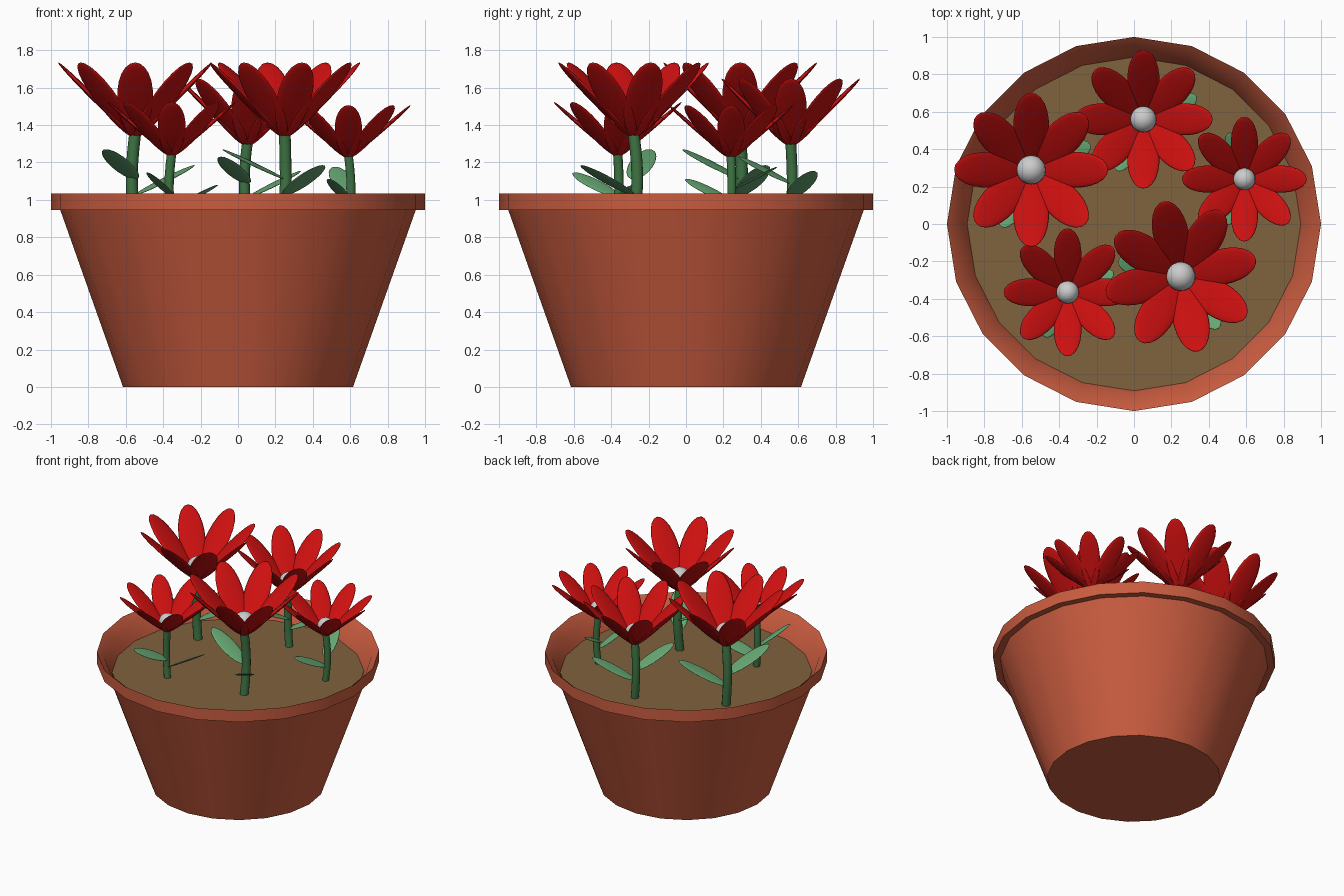
import bpy, bmesh
from math import radians, sin, cos, pi
from mathutils import Matrix, Vector

if "Cube" in bpy.data.objects:
    bpy.data.objects.remove(bpy.data.objects["Cube"])


def material(name, rgb):
    m = bpy.data.materials.new(name)
    m.diffuse_color = (*rgb, 1)
    m.use_nodes = True
    m.node_tree.nodes["Principled BSDF"].inputs["Base Color"].default_value = m.diffuse_color
    return m


TERRACOTTA = material("terracotta", (0.587, 0.107, 0.05))
SOIL = material("soil", (0.214, 0.122, 0.047))
RED = material("petal_red", (0.61, 0.005, 0.005))
STEM = material("stem_green", (0.048, 0.175, 0.056))
LEAF = material("leaf_green", (0.136, 0.393, 0.174))


def finish(bm, name, mat=None, angle=40):
    bmesh.ops.recalc_face_normals(bm, faces=bm.faces)
    me = bpy.data.meshes.new(name)
    bm.to_mesh(me)
    bm.free()
    for p in me.polygons:
        p.use_smooth = True
    me.set_sharp_from_angle(angle=radians(angle))
    if mat:
        me.materials.append(mat)
    return me


def place(name, me, matrix=Matrix()):
    ob = bpy.data.objects.new(name, me)
    ob.matrix_world = matrix
    bpy.context.collection.objects.link(ob)
    return ob


def lathe(name, profile, sides, mat):
    """Rings of (radius, z) joined by quads; first ring is capped."""
    bm = bmesh.new()
    rings = [[bm.verts.new((r * cos(2 * pi * i / sides), r * sin(2 * pi * i / sides), z))
              for i in range(sides)] for r, z in profile]
    bm.faces.new(rings[0])
    for a, b in zip(rings, rings[1:]):
        for i in range(sides):
            j = (i + 1) % sides
            bm.faces.new((a[i], a[j], b[j], b[i]))
    return finish(bm, name, mat)


def blade(name, length, width, thick, skew, mat):
    """Thin lens lying along +x from the origin, widest beyond the middle."""
    bm = bmesh.new()
    bmesh.ops.create_uvsphere(bm, u_segments=16, v_segments=12, radius=1)
    for v in bm.verts:
        t = v.co.z
        k = 1 + skew * t
        v.co = Vector(((t + 1) / 2 * length, v.co.x * width / 2 * k, v.co.y * thick / 2 * k))
    return finish(bm, name, mat, 180)


def stem_mesh(height, radius, sides=12):
    """Gently bowed tube, capped at both ends."""
    bm = bmesh.new()
    rings = []
    for s in range(7):
        t = s / 6
        bow = 0.018 * sin(pi * t)
        rings.append([bm.verts.new((radius * cos(2 * pi * i / sides) - bow,
                                    radius * sin(2 * pi * i / sides) + bow * 0.5,
                                    height * t)) for i in range(sides)])
    bm.faces.new(rings[0])
    bm.faces.new(rings[-1])
    for a, b in zip(rings, rings[1:]):
        for i in range(sides):
            j = (i + 1) % sides
            bm.faces.new((a[i], a[j], b[j], b[i]))
    return finish(bm, "stem", STEM)


# Pot with rim sloping inward, and the soil inside it
SOIL_Z = 0.875
place("pot", lathe("pot", [(0.615, 0), (0.95, 0.945), (1.0, 0.945), (1.0, 1.035),
                           (0.945, 0.985), (0.89, SOIL_Z - 0.01)], 20, TERRACOTTA))
place("soil", lathe("soil", [(0.892, SOIL_Z)], 20, SOIL))

# Shared flower parts
stem = stem_mesh(0.48, 0.032)
petal = blade("petal", 0.565, 0.19, 0.028, 0.12, RED)
leaf = blade("leaf", 0.38, 0.14, 0.016, 0.0, LEAF)
bm = bmesh.new()
bmesh.ops.create_uvsphere(bm, u_segments=20, v_segments=12, radius=0.078)
core = finish(bm, "flower_centre", None, 180)


def flower(n, x, y, scale, spin, rise, leaf_drop, leaf_roll):
    base = (Matrix.Translation((x, y, SOIL_Z)) @ Matrix.Rotation(radians(spin), 4, 'Z')
            @ Matrix.Scale(scale, 4))
    place(f"stem_{n}", stem, base)
    place(f"flower_centre_{n}", core, base @ Matrix.Translation((0, 0, 0.56)))
    # Eight petals opening upward
    for i in range(8):
        m = (Matrix.Translation((0, 0, 0.46)) @ Matrix.Rotation(i * pi / 4, 4, 'Z')
             @ Matrix.Translation((0.012, 0, 0)) @ Matrix.Rotation(radians(-rise), 4, 'Y'))
        place(f"petal_{n}_{i + 1}", petal, base @ m)
    # Two leaves at different heights
    for i, (angle, z) in enumerate([(243, 0.235), (23, 0.15)]):
        m = (Matrix.Translation((0, 0, z - leaf_drop)) @ Matrix.Rotation(radians(angle), 4, 'Z')
             @ Matrix.Rotation(radians(-25), 4, 'Y') @ Matrix.Rotation(radians(leaf_roll), 4, 'X'))
        place(f"leaf_{n}_{i + 1}", leaf, base @ m)


# Five flowers: x, y, size, spin, petal rise, leaf drop, leaf roll
for n, args in enumerate([(-0.55, 0.29, 1.0, 0, 45, 0, 0),
                          (0.05, 0.56, 0.9, 0, 45, 0, 0),
                          (0.59, 0.24, 0.76, 225, 41, 0, -15),
                          (0.25, -0.28, 1.0, 283, 45, 0, 0),
                          (-0.355, -0.365, 0.78, 0, 41, 0.05, -20)], 1):
    flower(n, *args)
